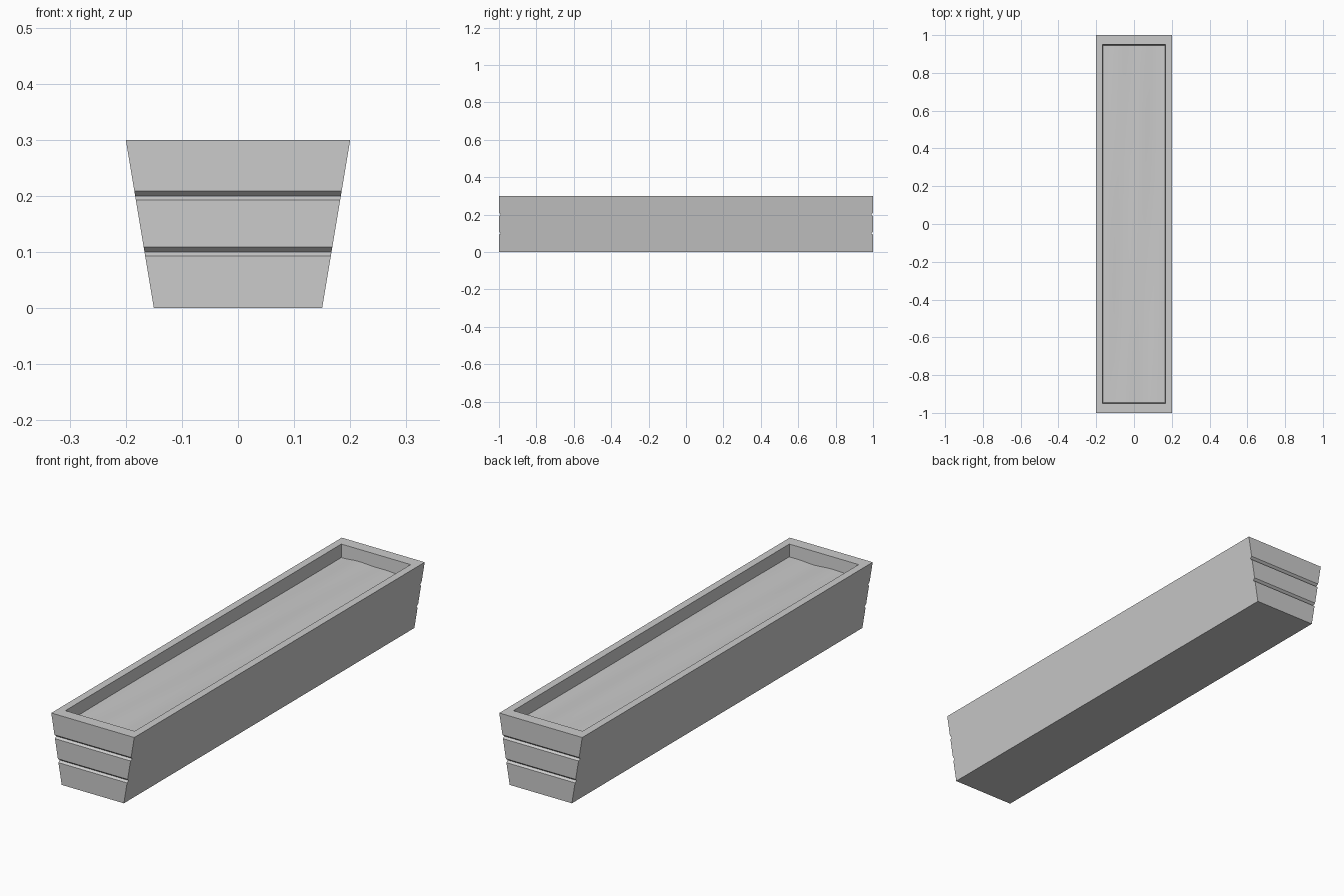
import bpy
import bmesh
import math

if "Cube" in bpy.data.objects:
    bpy.data.objects.remove(bpy.data.objects["Cube"], do_unlink=True)

HEIGHT, HALF_LENGTH = 0.3, 1.0


def make_material(name, colour):
    mat = bpy.data.materials.new(name)
    mat.use_nodes = True
    mat.diffuse_color = colour
    mat.node_tree.nodes["Principled BSDF"].inputs["Base Color"].default_value = colour
    return mat


def make_object(name, bm, mat):
    mesh = bpy.data.meshes.new(name)
    bmesh.ops.recalc_face_normals(bm, faces=bm.faces)
    bm.to_mesh(mesh)
    bm.free()
    obj = bpy.data.objects.new(name, mesh)
    bpy.context.collection.objects.link(obj)
    mesh.materials.append(mat)
    return obj


def half_width(z):
    return 0.15 + z / 6


grey = make_material("stone grey", (0.6, 0.6, 0.6, 1))

# Trough body: grooved end outline, swept across the tapering width
end = [(HALF_LENGTH, 0)]
for z in (0.1, 0.2):
    end += [(HALF_LENGTH, z - 0.007), (HALF_LENGTH - 0.01, z), (HALF_LENGTH, z + 0.009)]
end.append((HALF_LENGTH, HEIGHT))
outline = end + [(-y, z) for y, z in reversed(end)]

bm = bmesh.new()
sides = [[bm.verts.new((s * half_width(z), y, z)) for y, z in outline] for s in (-1, 1)]
for ring in sides:
    bm.faces.new(ring)
for i in range(len(outline)):
    j = (i + 1) % len(outline)
    bm.faces.new((sides[0][i], sides[0][j], sides[1][j], sides[1][i]))
bmesh.ops.recalc_face_normals(bm, faces=bm.faces)

# Rim and planting cavity, sunk into the top face
top = max(bm.faces, key=lambda f: f.calc_center_median().z)
bmesh.ops.inset_region(bm, faces=[top], thickness=0.03)
for x, y, z in ((0.167, 0.95, HEIGHT), (0.155, 0.93, 0.05)):
    if z < HEIGHT:
        top = bmesh.ops.extrude_discrete_faces(bm, faces=[top])["faces"][0]
    for v in top.verts:
        v.co = (math.copysign(x, v.co.x), math.copysign(y, v.co.y), z)
make_object("trough", bm, grey)

# Gently uneven soil surface
bm = bmesh.new()
bmesh.ops.create_grid(bm, x_segments=16, y_segments=80, size=1)
for v in bm.verts:
    x, y = v.co.x * 0.166, v.co.y * 0.947
    ripple = math.sin(22 * x + 3 * y) + 0.6 * math.sin(45 * x - 2 * y + 1)
    v.co = (x, y, 0.246 + 0.002 * ripple)
soil = make_object("soil", bm, grey)
soil.data.shade_smooth()
